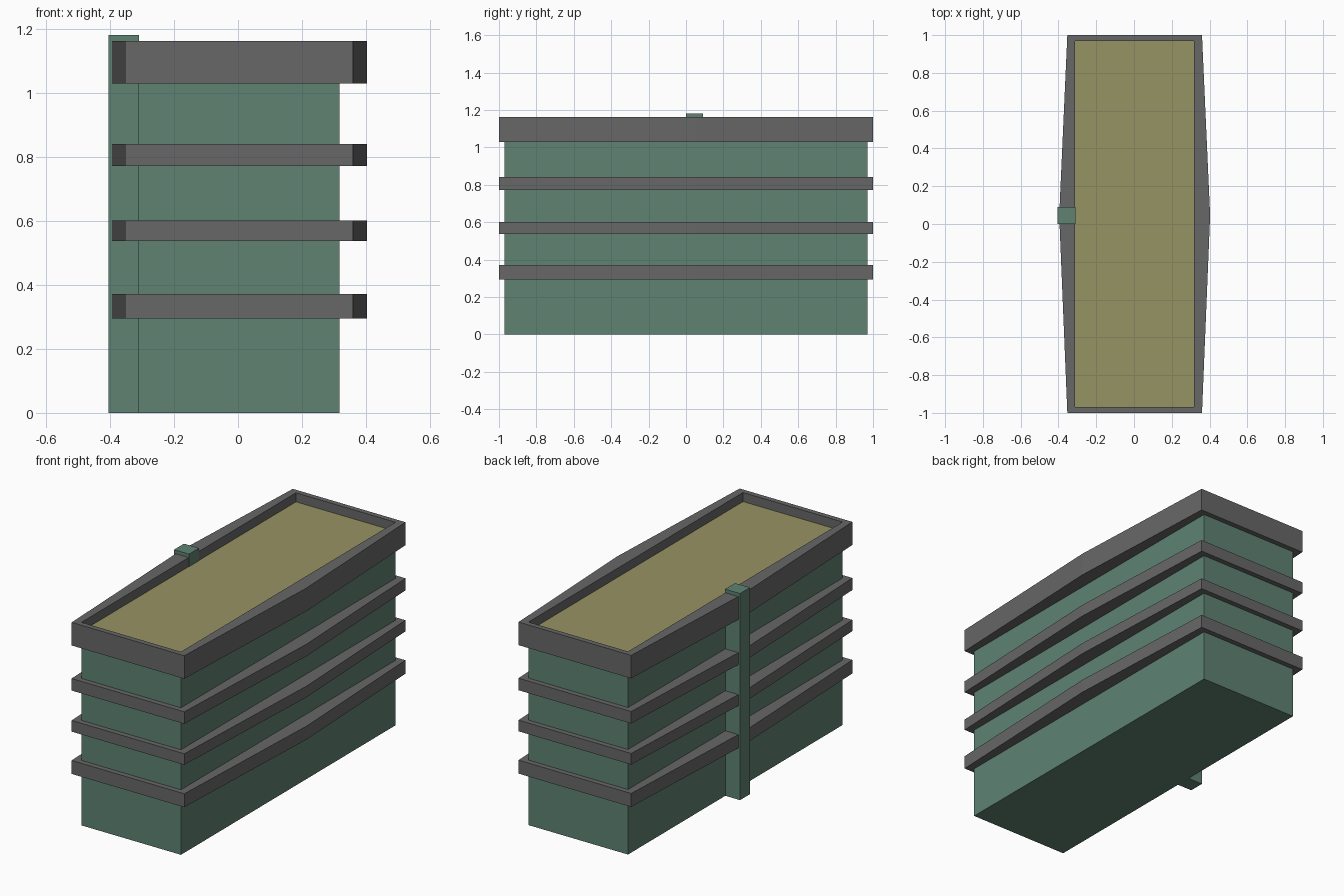
import bpy, bmesh

if "Cube" in bpy.data.objects:
    bpy.data.objects.remove(bpy.data.objects["Cube"])


def material(name, rgb):
    m = bpy.data.materials.new(name)
    m.diffuse_color = (*rgb, 1)
    m.use_nodes = True
    m.node_tree.nodes["Principled BSDF"].inputs["Base Color"].default_value = m.diffuse_color
    return m


def finish(name, bm, mat):
    bmesh.ops.recalc_face_normals(bm, faces=bm.faces)
    mesh = bpy.data.meshes.new(name)
    bm.to_mesh(mesh)
    bm.free()
    mesh.materials.append(mat)
    ob = bpy.data.objects.new(name, mesh)
    bpy.context.collection.objects.link(ob)
    return ob


def box(name, x0, x1, y0, y1, z0, z1, mat):
    bm = bmesh.new()
    bmesh.ops.create_cube(bm, size=1)
    for v in bm.verts:
        v.co = (x1 if v.co.x > 0 else x0,
                y1 if v.co.y > 0 else y0,
                z1 if v.co.z > 0 else z0)
    return finish(name, bm, mat)


def ring(name, outer, inner, z0, z1, mat):
    """Closed rectangular-section band between two matching outlines."""
    bm = bmesh.new()
    loops = [[bm.verts.new((x, y, z)) for x, y in pts]
             for pts, z in ((outer, z0), (outer, z1), (inner, z1), (inner, z0))]
    n = len(outer)
    for a, b in zip(loops, loops[1:] + loops[:1]):
        for i in range(n):
            j = (i + 1) % n
            bm.faces.new((a[i], a[j], b[j], b[i]))
    return finish(name, bm, mat)


green = material("green_wall", (0.114, 0.223, 0.171))
grey = material("dark_grey", (0.136, 0.136, 0.136))
khaki = material("roof_khaki", (0.305, 0.292, 0.125))

XL, XR, Y, ROOF, MID = -0.312, 0.318, 0.97, 1.11, 0.045

# Main block and flat roof
box("building_body", XL, XR, -Y, Y, 0, ROOF - 0.03, green)
box("roof", XL, XR, -Y, Y, ROOF - 0.03, ROOF, khaki)

# Overhanging floor bands and parapet, bowed outward on the long sides
outer = [(-0.353, -1), (0.36, -1), (0.403, MID), (0.36, 1), (-0.353, 1), (-0.396, MID)]
inner = [(XL, -Y), (XR, -Y), (XR, MID), (XR, Y), (XL, Y), (XL, MID)]
for i, (z0, z1) in enumerate([(0.295, 0.372), (0.537, 0.601), (0.772, 0.841)]):
    ring(f"floor_band_{i + 1}", outer, inner, z0, z1, grey)
ring("parapet", outer, inner, 1.03, 1.162, grey)

# Vertical pillar on the left side
box("pillar", -0.405, XL + 0.002, 0, 0.09, 0, 1.182, green)
